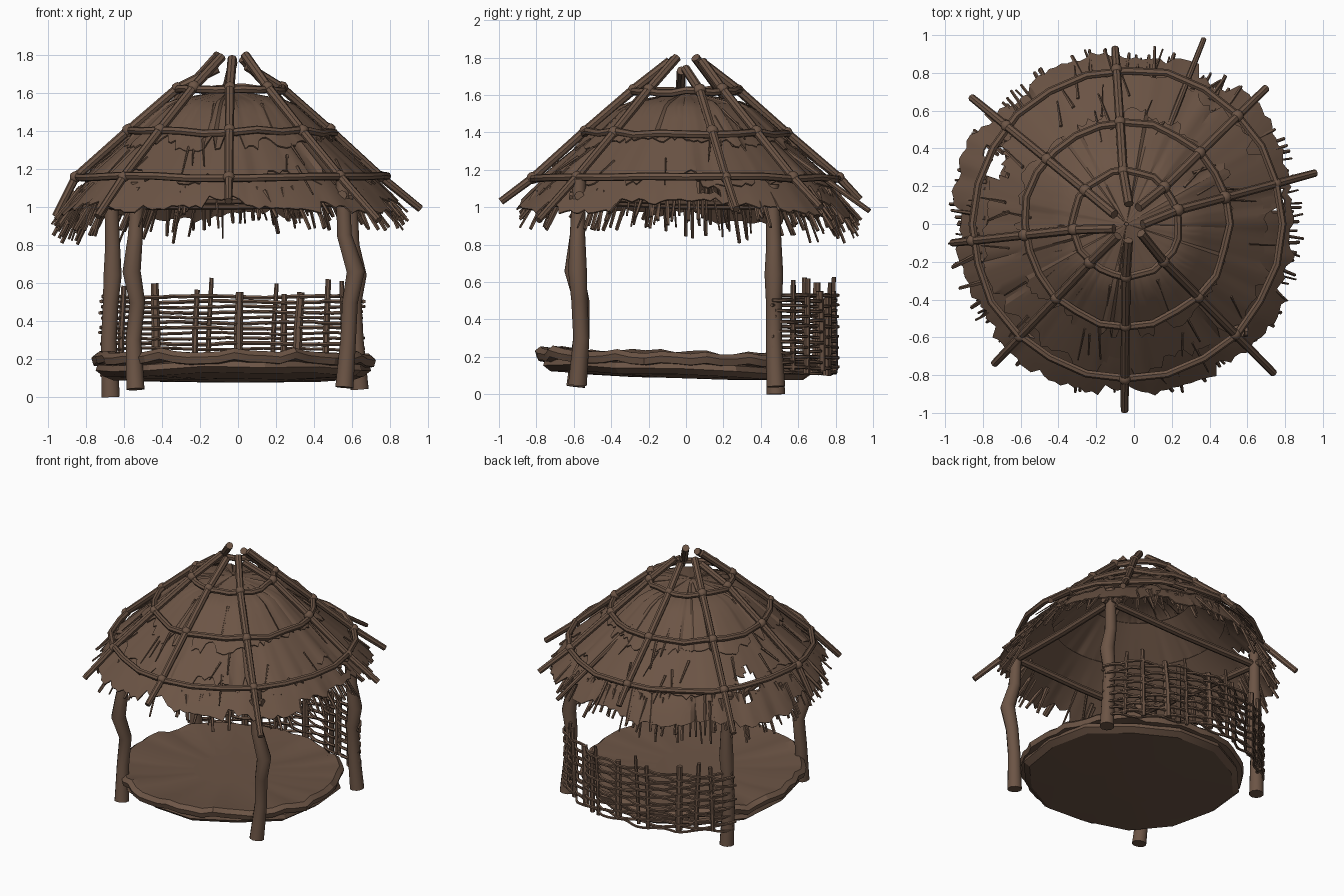
import bpy, bmesh, math, random
from math import sin, cos, pi
from mathutils import Vector

random.seed(4)
R = random.uniform
if "Cube" in bpy.data.objects:
    bpy.data.objects.remove(bpy.data.objects["Cube"])

brown = bpy.data.materials.new("brown_wood")
brown.use_nodes = True
brown.diffuse_color = (0.15, 0.09, 0.06, 1)
brown.node_tree.nodes["Principled BSDF"].inputs["Base Color"].default_value = (0.15, 0.09, 0.06, 1)

CX = -0.04          # roof axis


def finish(name, bm, angle=0.7):
    """Turn a bmesh into an object, smooth except on sharp edges."""
    bmesh.ops.recalc_face_normals(bm, faces=bm.faces)
    for f in bm.faces:
        f.smooth = True
    for e in bm.edges:
        e.smooth = e.calc_face_angle(0) < angle
    me = bpy.data.meshes.new(name)
    bm.to_mesh(me)
    bm.free()
    me.materials.append(brown)
    ob = bpy.data.objects.new(name, me)
    bpy.context.collection.objects.link(ob)


def tube(bm, pts, rads, sides=8, closed=False):
    """Sweep a round section along points."""
    pts = [Vector(p) for p in pts]
    n = len(pts)
    if not isinstance(rads, list):
        rads = [rads] * n
    span = pts[-1] - pts[0]
    ref = Vector((1, 0, 0)) if abs(span.z) > 0.8 * span.length and not closed else Vector((0, 0, 1))
    rings = []
    for i, p in enumerate(pts):
        a = pts[i - 1] if i or closed else p
        b = pts[(i + 1) % n] if i < n - 1 or closed else p
        t = (b - a).normalized()
        u = t.cross(ref).normalized()
        v = t.cross(u)
        rings.append([bm.verts.new(p + (u * cos(k * 2 * pi / sides) + v * sin(k * 2 * pi / sides)) * rads[i])
                      for k in range(sides)])
    for i in range(n if closed else n - 1):
        a, b = rings[i], rings[(i + 1) % n]
        for k in range(sides):
            m = (k + 1) % sides
            bm.faces.new((a[k], a[m], b[m], b[k]))
    if not closed:
        bm.faces.new(rings[0])
        bm.faces.new(rings[-1])


def slope(r):
    """Height of the rafters at a distance from the roof axis."""
    return 1.8 - 0.86 * (r - 0.07)


def polar(a, r, z):
    return Vector((CX + r * cos(a), r * sin(a), z))


def sag(a):
    """The eave hangs lower at the back right than at the front left."""
    return .25 + .75 * max(0, cos(a - 2.3))


# Corner posts: crooked trunks given as (x, y, z)
posts = {
    "front_right_post": [(-.54, -.59, .04), (-.55, -.56, .3), (-.53, -.56, .5), (-.56, -.6, .66), (-.54, -.58, .85), (-.53, -.57, 1.13)],
    "front_left_post": [(.56, -.58, .05), (.58, -.56, .3), (.59, -.57, .5), (.62, -.58, .66), (.56, -.58, .85), (.55, -.57, 1.15)],
    "back_right_post": [(-.67, .48, 0), (-.68, .47, .3), (-.67, .47, .5), (-.66, .47, .64), (-.66, .47, .8), (-.67, .46, 1.1)],
    "back_left_post": [(.64, .48, .04), (.62, .47, .3), (.61, .47, .5), (.63, .47, .64), (.6, .47, .8), (.59, .46, 1.12)],
}
for name, pts in posts.items():
    bm = bmesh.new()
    tube(bm, pts, [.05, .043, .043, .05, .041, .036], 10)
    finish(name, bm)

# Beams joining the post tops
bm = bmesh.new()
tops = [Vector(posts[k][-1]) - Vector((0, 0, .09)) for k in
        ("front_right_post", "front_left_post", "back_left_post", "back_right_post")]
for a, b in zip(tops, tops[1:] + tops[:1]):
    d = (b - a) * .05
    tube(bm, [a - d, (a + b) / 2 + Vector((0, 0, -.01)), b + d], .026)
finish("eave_beams", bm)


# Floor: two stacked rough slabs
def slab(name, profile, n, wobble, crease):
    bm = bmesh.new()
    rings = []
    jit = [1 + R(-wobble, wobble) for _ in range(n)]
    lift = [R(-crease, crease) for _ in range(n)]
    for r, z in profile:
        ring = []
        for i in range(n):
            a = 2 * pi * i / n
            w = r / .72
            y = -.055 + r * jit[i] * sin(a)
            ring.append(bm.verts.new((-.02 + r * jit[i] * cos(a), y, z + lift[i] * w * w - .03 * y)))
        rings.append(ring)
    for a, b in zip(rings, rings[1:]):
        for i in range(n):
            m = (i + 1) % n
            bm.faces.new((a[i], a[m], b[m], b[i]))
    bm.faces.new(rings[0])
    bm.faces.new(rings[-1])
    finish(name, bm, .4)


slab("floor_top", [(.25, .2), (.5, .205), (.66, .22), (.72, .225), (.75, .2), (.74, .165), (.6, .15)], 56, .02, .014)
slab("floor_base", [(.68, .17), (.72, .16), (.73, .13), (.69, .1), (.3, .085)], 14, .025, .01)


# Woven fence around the back
def arc(a, off=0):
    return Vector((-.03 + (.9 + off) * sin(a), -.11 + (.9 + off) * cos(a), 0))


stake_x = [-.62, -.53, -.43, -.23, -.16, 0, .18, .24, .31, .46, .56]
bm = bmesh.new()
for i, x in enumerate(stake_x):
    a = math.asin((x + .03) / .9)
    lean = Vector((R(-.025, .025), R(-.01, .01), 0))
    r = .024 if i % 3 == 2 else R(.013, .018)
    tube(bm, [arc(a) + Vector((0, 0, R(.09, .13))), arc(a) + lean * .3 + Vector((0, 0, .35)),
              arc(a) + lean + Vector((0, 0, R(.54, .63)))], [r, r, r * .85], 7)
finish("fence_stakes", bm)

bm = bmesh.new()
for k in range(16):
    start, end = -.87 + R(-.03, .03), .86 + R(-.03, .03)
    pts = []
    for i in range(41):
        f = i / 40
        p = arc(start + (end - start) * f, .022 * sin(f * pi * 11 + k * pi))
        pts.append(p + Vector((0, 0, .115 + .0275 * k + .004 * sin(f * 14 + k) + R(-.002, .002))))
    tube(bm, pts, R(.008, .011), 5)
finish("fence_weave", bm)

# Roof rafters with lashings where they cross the hoops
tips = [(-.05, -.99, 1.03), (.74, -.79, .93), (.96, .27, .99), (.7, .72, 1.0),
        (-.1, .93, 1.04), (-.86, .67, .94), (-.96, -.1, .95), (-.74, -.74, .95)]
heads = [1.78, 1.8, 1.74, 1.78, 1.76, 1.8, 1.73, 1.79]
hoops = (.28, .54, .82)
rafters, knots = bmesh.new(), bmesh.new()
for (x, y, z), h in zip(tips, heads):
    tip = Vector((x, y, z))
    a = math.atan2(y, x - CX)
    top = polar(a + R(-.3, .3), R(.07, .11), h)
    mids = [polar(a, r, slope(r) + R(0, .012)) for r in hoops]
    tube(rafters, [top] + mids + [tip], [.025, .025, .024, .023, .02])
    for p in mids:
        m = bmesh.ops.create_icosphere(knots, subdivisions=2, radius=R(.03, .036))
        bmesh.ops.translate(knots, verts=m["verts"], vec=p)
# One stray pole under the thatch
tube(rafters, [(.16, .45, 1.36), (.37, .98, .98)], [.018, .014])
finish("rafters", rafters)
finish("lashings", knots)

bm = bmesh.new()
for r in hoops:
    tube(bm, [polar(2 * pi * i / 24, r + R(-.01, .01), slope(r) + R(-.01, .012)) for i in range(24)],
         .021, 7, True)
finish("roof_hoops", bm)

# Thatch: overlapping cone sheets with ragged lower edges and two gaps
gaps = [(-.73, .33, .055, .085), (.77, .12, .03, .06)]


def thatch(name, r0, r1, gap, droop, n=170, rows=8):
    cols = []
    while len(cols) < n:
        e, l = R(-.05, .035), R(-.012, .016)
        cols += [(e + R(-.014, .014), l) for _ in range(random.randint(1, 6))]
    bm = bmesh.new()
    grid = []
    for i in range(n):
        e, l = cols[i]
        a = 2 * pi * i / n
        col = []
        for j in range(rows + 1):
            t = j / rows
            r = r0 + (r1 - r0 + e * t) * t
            z = min(slope(r) - gap, 1.62 - .2 * r) + l * t - droop * sag(a) * t ** 3
            col.append(bm.verts.new(polar(a, r, z)))
        grid.append(col)
    for i in range(n):
        a, b = grid[i], grid[(i + 1) % n]
        for j in range(rows):
            bm.faces.new((a[j], a[j + 1], b[j + 1], b[j]))
    holes = [f for f in bm.faces for x, y, w, h in gaps
             if abs(f.calc_center_median().x - x) < w and abs(f.calc_center_median().y - y) < h]
    bmesh.ops.delete(bm, geom=list(set(holes)), context='FACES')
    bmesh.ops.recalc_face_normals(bm, faces=bm.faces)
    bmesh.ops.solidify(bm, geom=bm.faces[:], thickness=.008)
    finish(name, bm, .5)


thatch("thatch_cap", .01, .58, .02, .01)
thatch("thatch_middle", .36, .78, .04, .01)
thatch("thatch_eave", .58, .91, .055, .09)

# Loose straws: a hanging fringe and strays over the slopes
bm = bmesh.new()
for i in range(170):
    a = 2 * pi * i / 170 + R(-.02, .02)
    if sin(a) < -.6 and R(0, 1) < .6:
        continue
    r0, r1 = R(.72, .82), R(.88, .95)
    w = R(.007, .016)
    tube(bm, [polar(a, r0, slope(r0) - .075), polar(a + R(-.05, .05), r1, R(.9, 1.01) - .1 * sag(a))],
         [w, w * .7], 5)
finish("eave_fringe", bm)

bm = bmesh.new()
for i in range(40):
    a, r = R(0, 2 * pi), R(.32, .72)
    r1 = r + R(.1, .2)
    w = R(.005, .011)
    tube(bm, [polar(a, r, slope(r) - .03), polar(a + R(-.08, .08), r1, slope(r1) - R(.0, .04))], [w, w * .5], 5)
finish("loose_straws", bm)
